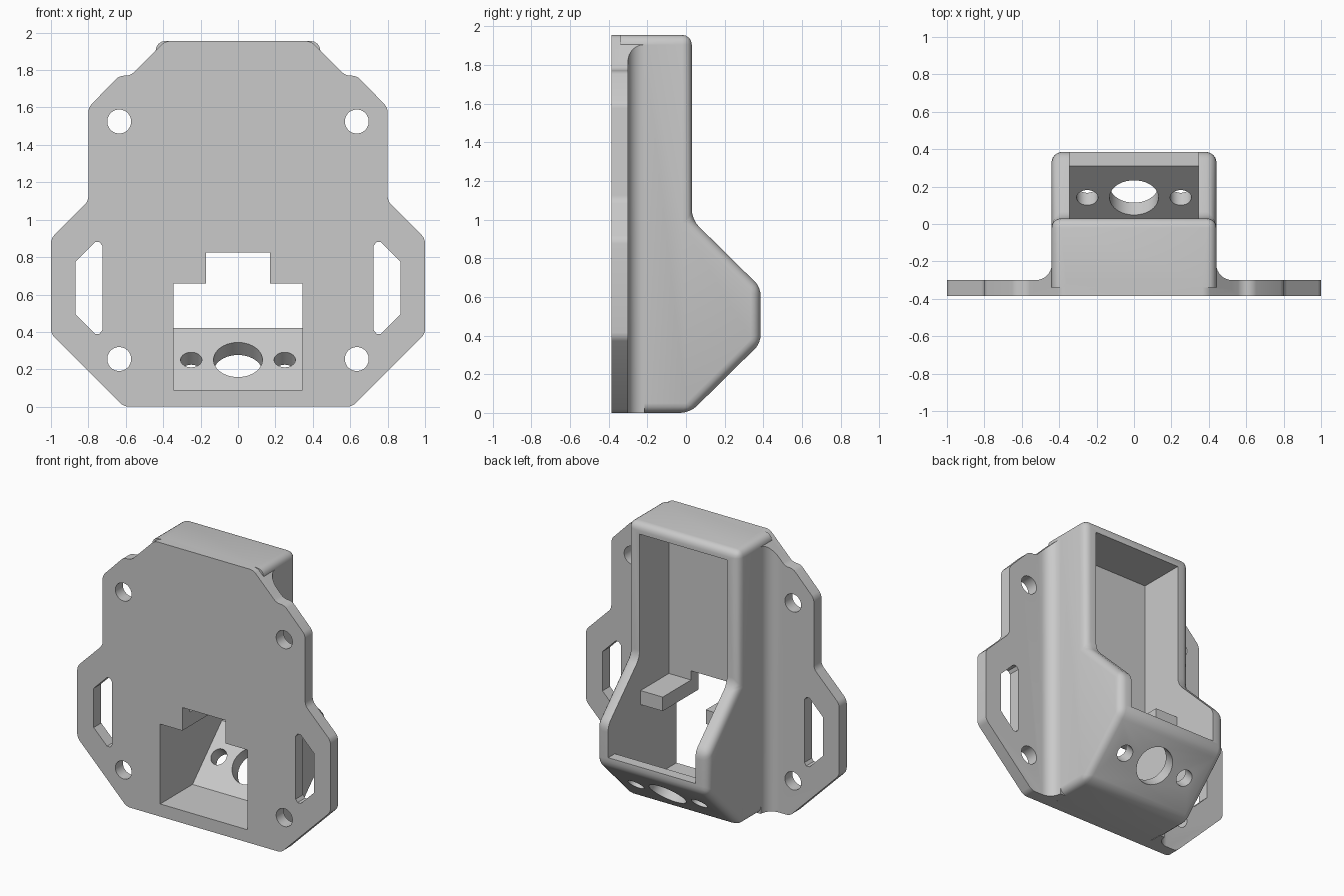
import bpy, bmesh, math
from mathutils import Matrix, Vector

if "Cube" in bpy.data.objects:
    bpy.data.objects.remove(bpy.data.objects["Cube"], do_unlink=True)

grey = bpy.data.materials.new("plain grey")
grey.use_nodes = True
COLOUR = (0.59, 0.59, 0.59, 1)
grey.diffuse_color = COLOUR
grey.node_tree.nodes["Principled BSDF"].inputs["Base Color"].default_value = COLOUR

FRONT, PLATE_BACK, TOP = -0.385, -0.30, 1.955
HALF, INNER = 0.44, 0.345          # outer and inner half width of the housing


def finish(name, bm):
    """Turn a bmesh into a grey object with outward normals."""
    bmesh.ops.recalc_face_normals(bm, faces=bm.faces)
    mesh = bpy.data.meshes.new(name)
    bm.to_mesh(mesh)
    bm.free()
    mesh.materials.append(grey)
    obj = bpy.data.objects.new(name, mesh)
    bpy.context.collection.objects.link(obj)
    return obj


def prism(name, points, axis, low, high, bevel=0, keep=None):
    """Extrude a closed profile along an axis and round the chosen edges."""
    def place(point, depth):
        spot = list(point)
        spot.insert("xyz".index(axis), depth)
        return spot
    bm = bmesh.new()
    a = [bm.verts.new(place(p, low)) for p in points]
    b = [bm.verts.new(place(p, high)) for p in points]
    bm.faces.new(a)
    bm.faces.new(b[::-1])
    for i in range(len(a)):
        bm.faces.new((a[i - 1], a[i], b[i], b[i - 1]))
    bmesh.ops.recalc_face_normals(bm, faces=bm.faces)
    if bevel:
        bmesh.ops.bevel(bm, geom=[e for e in bm.edges if keep(e)], offset=bevel,
                        segments=4, profile=0.5, affect='EDGES', clamp_overlap=True)
    return finish(name, bm)


def drill(centre, direction, radius, length):
    bm = bmesh.new()
    turn = Vector(direction).to_track_quat('Z', 'Y').to_matrix().to_4x4()
    bmesh.ops.create_cone(bm, cap_ends=True, segments=40, radius1=radius, radius2=radius,
                          depth=length, matrix=Matrix.Translation(centre) @ turn)
    return finish("drill", bm)


def combine(target, tool, operation):
    mod = target.modifiers.new("combine", 'BOOLEAN')
    mod.operation, mod.object, mod.solver = operation, tool, 'EXACT'
    bpy.context.view_layer.objects.active = target
    bpy.ops.object.modifier_apply(modifier=mod.name)
    bpy.data.objects.remove(tool, do_unlink=True)


def along_y(edge):
    return abs(edge.verts[0].co.y - edge.verts[1].co.y) > 0.05


# Outline of the mounting plate, right half then mirrored
half = [(0.61, 0), (1, 0.39), (1, 0.9), (0.8, 1.1), (0.8, 1.6),
        (0.635, 1.77), (0.575, 1.77), (0.39, TOP)]
outline = half + [(-x, z) for x, z in reversed(half)]
plate = prism("mounting_bracket", outline, 'y', FRONT, PLATE_BACK, 0.025, along_y)

# Housing: side profile with rounded outer edges
start = -0.34
side = [(start, 0), (0.02, 0), (0.385, 0.36), (0.385, 0.65), (0.03, 1.0), (0.03, TOP), (start, TOP)]
housing = prism("housing", side, 'x', -HALF, HALF, 0.05,
                lambda e: any(v.co.y > start + 0.01 for v in e.verts))
combine(plate, housing, 'UNION')

# Concave fillets where the housing meets the plate, trimmed to the plate outline
R = 0.085
angles = [math.pi / 2 * i / 8 for i in range(9)]
for s in (-1, 1):
    arc = [(s * (HALF + R - R * math.cos(a)), PLATE_BACK + R - R * math.sin(a)) for a in angles]
    root = [(s * (HALF + R), -0.35), (s * 0.4, -0.35), (s * 0.4, PLATE_BACK + R)]
    fillet = prism("fillet", arc + root, 'z', -0.02, TOP + 0.02)
    clip = prism("outline_clip", outline, 'y', -0.6, 0.6, 0.025, along_y)
    combine(fillet, clip, 'INTERSECT')
    combine(plate, fillet, 'UNION')

# Cavity open to the back, with a sloping floor
cavity = [(PLATE_BACK, 0.09), (-0.02, 0.09), (0.31, 0.42), (0.6, 0.42), (0.6, 1.88), (PLATE_BACK, 1.88)]
combine(plate, prism("cavity", cavity, 'x', -INNER, INNER), 'DIFFERENCE')

# Stepped window through the front
window = [(INNER, 0.09), (INNER, 0.66), (0.17, 0.66), (0.17, 0.825)]
window += [(-x, z) for x, z in reversed(window)]
combine(plate, prism("window", window, 'y', -0.5, -0.25), 'DIFFERENCE')

# Strap slots and screw holes in the plate wings
slot = [(0.725, 0.41), (0.74, 0.39), (0.765, 0.39), (0.87, 0.495),
        (0.87, 0.775), (0.765, 0.88), (0.74, 0.88), (0.725, 0.86)]
for s in (-1, 1):
    combine(plate, prism("slot", [(s * x, z) for x, z in slot], 'y', -0.5, -0.2), 'DIFFERENCE')
    for z in (0.255, 1.525):
        combine(plate, drill((s * 0.635, -0.35, z), (0, 1, 0), 0.064, 0.4), 'DIFFERENCE')

# Cable hole and two screw holes square to the sloping floor
for x, radius in ((0, 0.131), (-0.25, 0.057), (0.25, 0.057)):
    combine(plate, drill((x, 0.17, 0.222), (0, 1, -1), radius, 0.3), 'DIFFERENCE')

# Support bars along the cavity walls
for s in (-1, 1):
    rail = [(s * 0.17, 0.66), (s * 0.36, 0.66), (s * 0.36, 0.76), (s * 0.17, 0.76)]
    combine(plate, prism("support_bar", rail, 'y', -0.34, 0.02), 'UNION')

bpy.ops.object.select_all(action='DESELECT')
plate.select_set(True)
bpy.context.view_layer.objects.active = plate
bpy.ops.object.shade_smooth_by_angle(angle=math.radians(30))
